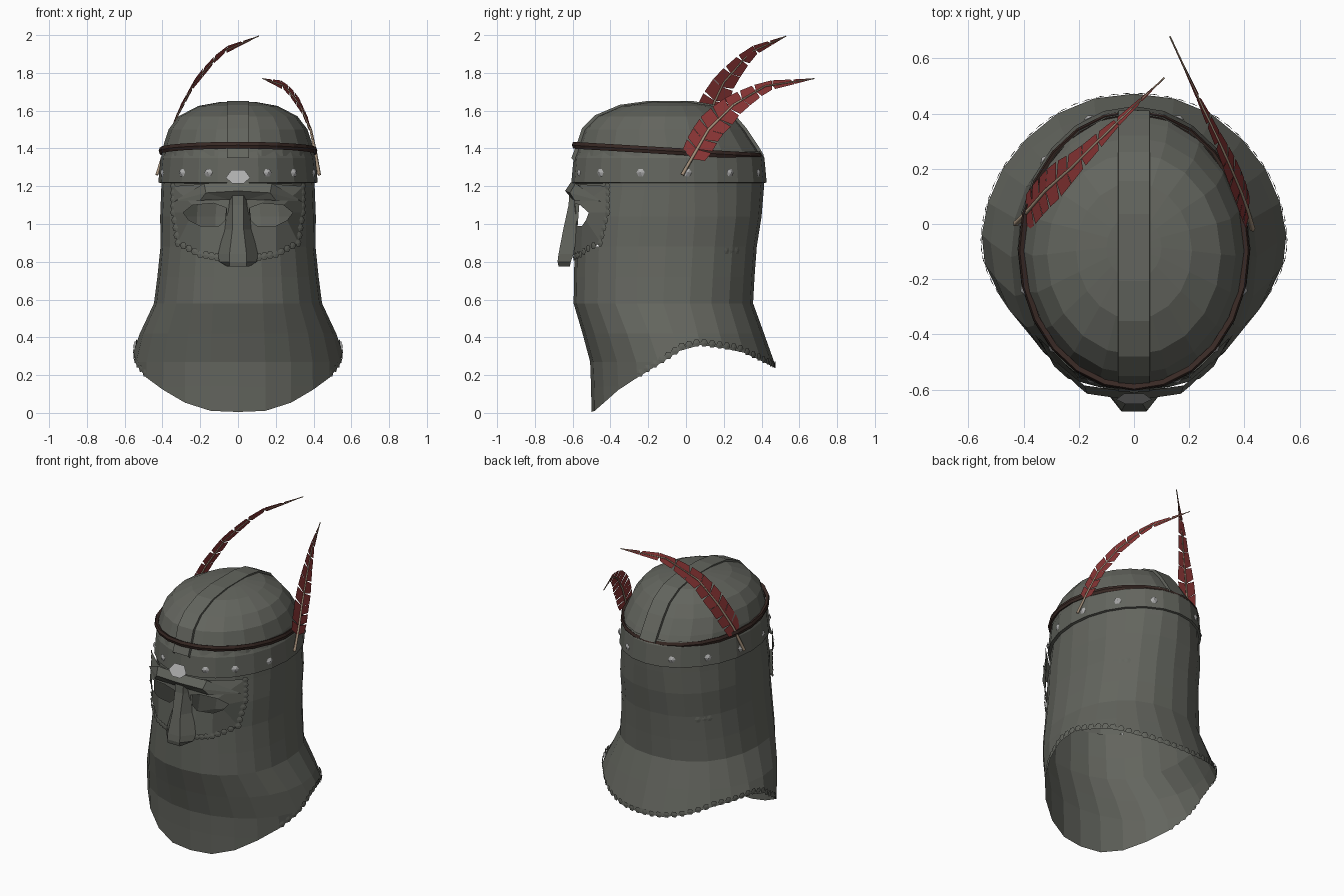
import bpy, bmesh
from math import sin, cos, pi, radians, copysign
from mathutils import Vector

if "Cube" in bpy.data.objects:
    bpy.data.objects.remove(bpy.data.objects["Cube"])


def material(name, rgb):
    m = bpy.data.materials.new(name)
    m.use_nodes = True
    m.diffuse_color = (*rgb, 1)
    m.node_tree.nodes["Principled BSDF"].inputs["Base Color"].default_value = (*rgb, 1)
    return m


STEEL = material("dull steel", (0.125, 0.13, 0.112))
LEATHER = material("dark leather", (0.04, 0.022, 0.018))
RED = material("red feather", (0.25, 0.035, 0.035))
QUILL = material("tan quill", (0.36, 0.27, 0.19))
SILVER = material("bright silver", (0.42, 0.42, 0.42))


def make(name, verts, faces, mat, mirror=False):
    bm = bmesh.new()
    vs = [bm.verts.new(v) for v in verts]
    for f in faces:
        bm.faces.new([vs[i] for i in f])
    if mirror:
        geom = bm.verts[:] + bm.edges[:] + bm.faces[:]
        dup = bmesh.ops.duplicate(bm, geom=geom)["geom"]
        for v in dup:
            if isinstance(v, bmesh.types.BMVert):
                v.co.x *= -1
    bmesh.ops.remove_doubles(bm, verts=bm.verts[:], dist=0.0005)
    bmesh.ops.recalc_face_normals(bm, faces=bm.faces[:])
    mesh = bpy.data.meshes.new(name)
    bm.to_mesh(mesh)
    bm.free()
    mesh.materials.append(mat)
    ob = bpy.data.objects.new(name, mesh)
    bpy.context.collection.objects.link(ob)
    return ob


def loft(name, rows, mat, closed=True, caps=False, skip=None):
    n = len(rows[0])
    verts = [p for r in rows for p in r]
    faces = []
    for j in range(len(rows) - 1):
        for i in range(n if closed else n - 1):
            k = (i + 1) % n
            f = (j * n + i, j * n + k, (j + 1) * n + k, (j + 1) * n + i)
            if not (skip and skip([verts[q] for q in f])):
                faces.append(f)
    if caps:
        faces += [tuple(range(n)), tuple(range(len(verts) - n, len(verts)))]
    return make(name, verts, faces, mat)


def lerp_table(table, x):
    """Piecewise linear lookup; each row is (key, value, value...)."""
    x = min(max(x, table[0][0]), table[-1][0])
    for p, q in zip(table, table[1:]):
        if x <= q[0]:
            f = (x - p[0]) / (q[0] - p[0])
            return [a + (b - a) * f for a, b in zip(p[1:], q[1:])]


def oval(t, z, half, front, back, power=1):
    # angle zero is the front of the helmet; a power below one squares it off
    s, c = (copysign(abs(v) ** power, v) for v in (sin(t), cos(t)))
    return Vector((half * s, (front + back) / 2 - (back - front) / 2 * c, z))


def ring(n, z, half, front, back):
    return [oval(2 * pi * i / n, z, half, front, back) for i in range(n)]


def hexagons(name, places, r, depth, mat):
    """Small domed hexagons, each given by a centre and a facing direction."""
    verts, faces = [], []
    for c, n in places:
        n = n.normalized()
        side = n.cross(Vector((0, 0, 1))).normalized()
        up = side.cross(n)
        b = len(verts)
        verts += [c + side * r * cos(k * pi / 3) + up * r * sin(k * pi / 3) for k in range(6)]
        verts.append(c + n * depth)
        faces += [(b + k, b + (k + 1) % 6, b + 6) for k in range(6)]
    return make(name, verts, faces, mat)


# Skull dome, leaning forward: (height, half width, front, back)
CY = -0.09
dome = [(1.36, 0.405, -0.59, 0.405), (1.41, 0.397, -0.575, 0.375), (1.5, 0.368, -0.545, 0.315),
        (1.57, 0.315, -0.475, 0.255), (1.625, 0.21, -0.345, 0.15), (1.645, 0.1, -0.2, 0.03)]
loft("skull_dome", [ring(20, *d) for d in dome] + [[Vector((0, CY, 1.65))] * 20], STEEL)

# Low centre strip over the dome, reaching down over the band
path = [(-0.607, 1.35)] + [(d[2] - 0.006, d[0] + 0.006) for d in dome[1:]]
path += [(d[3] + 0.006, d[0] + 0.006) for d in reversed(dome)]
loft("centre_strip", [[(x, y + (0.02 if y < CY else -0.02) * (abs(x) > 0.057), z - 0.02 * (abs(x) > 0.057))
                       for x in (-0.058, -0.057, 0.057, 0.058)] for y, z in path], STEEL, closed=False)

# Brow band with a thin lower lip
loft("brow_band", [ring(24, z, 0.41 + o, CY - 0.505 - o, CY + 0.505 + o)
                   for z, o in ((1.385, -0.015), (1.35, 0.0), (1.22, 0.012), (1.215, -0.01))], STEEL)

# Flat leather cord, higher at the front
section = [(-0.012, -0.01), (0.006, -0.018), (0.012, 0), (0.006, 0.018), (-0.012, 0.01)]
rows = []
for i in range(25):
    t = 2 * pi * i / 24
    rows.append([oval(t, 1.387 + 0.03 * cos(t) + h, 0.408 + o, CY - 0.502 - o, CY + 0.49 + o)
                 for o, h in section])
loft("leather_cord", rows, LEATHER)

# Band rivets
rivets = []
for deg in (22, 45, 73, 101, 129, 157):
    for t in (radians(deg), -radians(deg)):
        rivets.append((oval(t, 1.272, 0.419, CY - 0.514, CY + 0.514),
                       Vector((sin(t), -cos(t), 0))))
hexagons("band_rivets", rivets, 0.023, 0.011, SILVER)

# Mail curtain: (height, half width, front, back, squareness)
PROFILE = [(0.0, 0.56, -0.50, 0.50, 1), (0.26, 0.56, -0.505, 0.47, 1), (0.36, 0.548, -0.53, 0.435, 1),
           (0.58, 0.445, -0.595, 0.355, 0.9), (0.85, 0.41, -0.59, 0.37, 0.89),
           (1.04, 0.412, -0.59, 0.40, 0.92), (1.22, 0.405, -0.585, 0.415, 1)]
HEM = [(-0.5, 0.005), (-0.37, 0.12), (-0.2, 0.23), (0, 0.34), (0.1, 0.36), (0.3, 0.33), (0.46, 0.24)]


def curtain_point(t, z):
    y = oval(t, 0, *lerp_table(PROFILE, 0.28)).y
    z = max(z, lerp_table(HEM, y)[0])
    return oval(t, z, *lerp_table(PROFILE, z))


def in_face(quad):
    return all(abs(v.x) < 0.32 and 0.87 < v.z < 1.2 and v.y < 0 for v in quad)


N = 24
loft("mail_curtain", [[curtain_point(2 * pi * i / N, z) for i in range(N)]
                      for z in (1.23, 1.18, 1.04, 0.88, 0.72, 0.58, 0.42, 0.27, 0.14, 0)],
     STEEL, skip=in_face)


# Face mask: a strip of faces around each eye opening
def face_y(x):
    return -0.107 - 0.493 * (1 - (x / 0.415) ** 2.25) ** 0.444


outer = [(0.02, 1.2), (0.2, 1.21), (0.345, 1.2), (0.345, 1.06), (0.32, 0.9), (0.2, 0.84),
         (0.08, 0.82), (0.02, 1.0)]
eye = [(0.06, 1.085, -0.585), (0.13, 1.11, -0.59), (0.24, 1.1, -0.56), (0.29, 1.06, -0.515),
       (0.26, 1.02, -0.53), (0.2, 0.99, -0.55), (0.1, 0.99, -0.575), (0.06, 1.03, -0.58)]
rims = [(x, face_y(x), z) for x, z in outer] + [(x, y, z) for x, z, y in eye]
make("face_mask", rims, [(i, (i + 1) % 8, 8 + (i + 1) % 8, 8 + i) for i in range(8)], STEEL, mirror=True)

# Brow ridges
brow = [(0, -0.61, 1.22), (0.18, -0.585, 1.215), (0.34, -0.45, 1.12), (0.17, -0.615, 1.165),
        (0, -0.64, 1.175), (0.05, -0.6, 1.13), (0, -0.6, 1.13), (0.2, -0.59, 1.125)]
make("brow_ridges", brow, [(0, 1, 3, 4), (1, 2, 3), (4, 3, 5, 6), (3, 7, 5), (3, 2, 7)],
     STEEL, mirror=True)

# Nose guard widening to flared nostrils
nose = [(1.19, 0.05, 0.03, -0.615, -0.57), (1.1, 0.06, 0.03, -0.622, -0.565),
        (0.97, 0.075, 0.03, -0.65, -0.575), (0.84, 0.105, 0.045, -0.675, -0.595),
        (0.80, 0.1, 0.045, -0.68, -0.61), (0.775, 0.06, 0.045, -0.675, -0.615)]
loft("nose_guard", [[(-w, b, z), (-f, y, z), (f, y, z), (w, b, z)] for z, w, f, y, b in nose],
     STEEL, caps=True)

# Bright plate above the nose
plate = [(0.065, 1.245), (0.035, 1.285), (-0.035, 1.285), (-0.065, 1.245), (-0.03, 1.215), (0.03, 1.215)]
make("brow_plate", [(x, -0.614 - (1.285 - z) * 0.55, z) for x, z in plate], [tuple(range(6))], SILVER)

# Loose mail links along the hem, the face opening and the side ties
links = []
for k in range(48):
    t = radians(62 + k * 236 / 47)
    links.append((curtain_point(t, 0) + Vector((0, 0, 0.014)), Vector((sin(t), -cos(t), 0))))
for s in (1, -1):
    for k in range(3):
        t = s * radians(130 + 5 * k)
        links.append((curtain_point(t, 0.86), Vector((sin(t), -cos(t), 0))))
    for p, q in zip(outer[2:6], outer[3:7]):
        for k in range(4):
            x, z = (p[c] + (q[c] - p[c]) * k / 4 for c in (0, 1))
            links.append((Vector((s * x, face_y(x) - 0.004, z)), Vector((s * x, face_y(x) + 0.1, 0))))
hexagons("mail_links", links, 0.021, 0.003, STEEL)


# Feathers: tapered quill with slit vanes on both sides
def feather(name, points, normal):
    normal = Vector(normal).normalized()
    cu = bpy.data.curves.new(name + "_quill", "CURVE")
    cu.dimensions = "3D"
    cu.bevel_depth = 0.01
    cu.bevel_resolution = 0
    s = cu.splines.new("POLY")
    s.points.add(len(points) - 1)
    for i, p in enumerate(points):
        s.points[i].co = (*p, 1)
        s.points[i].radius = 1 - 0.14 * i
    cu.materials.append(QUILL)
    bpy.context.collection.objects.link(bpy.data.objects.new(name + "_quill", cu))

    table = [(i, *p) for i, p in enumerate(points)]
    at = lambda u: Vector(lerp_table(table, u * (len(points) - 1)))

    def edge(u, side):
        tangent = (at(u + 0.06) - at(u - 0.06)).normalized()
        wide = 0.075 * min(1, 0.6 + u * 2) * min(1, (1.01 - u) * 1.8)
        return at(u) + tangent.cross(normal).normalized() * side * wide + tangent * wide * 0.4

    verts, faces, count = [], [], 10
    for k in range(count):
        u0 = 0.14 + 0.86 * k / count
        u1 = 0.14 + 0.86 * (k + 1) / count
        for side in (1, -1):
            b = len(verts)
            slit = u1 - (0.015 if (k + side) % 3 else 0.003)
            verts += [at(u0), at(u1), edge(slit, side), edge(u0, side)]
            faces.append((b, b + 1, b + 2, b + 3))
    make(name + "_vane", verts, faces, RED)


feather("left_feather", [(0.43, -0.02, 1.26), (0.41, 0.05, 1.38), (0.385, 0.12, 1.5),
                         (0.33, 0.25, 1.63), (0.25, 0.42, 1.73), (0.13, 0.68, 1.77)], (1, 0, 0.2))
feather("right_feather", [(-0.43, 0, 1.26), (-0.38, 0.05, 1.42), (-0.32, 0.12, 1.58),
                          (-0.23, 0.2, 1.75), (-0.09, 0.34, 1.91), (0.11, 0.53, 1.995)], (1, 0, -0.2))
